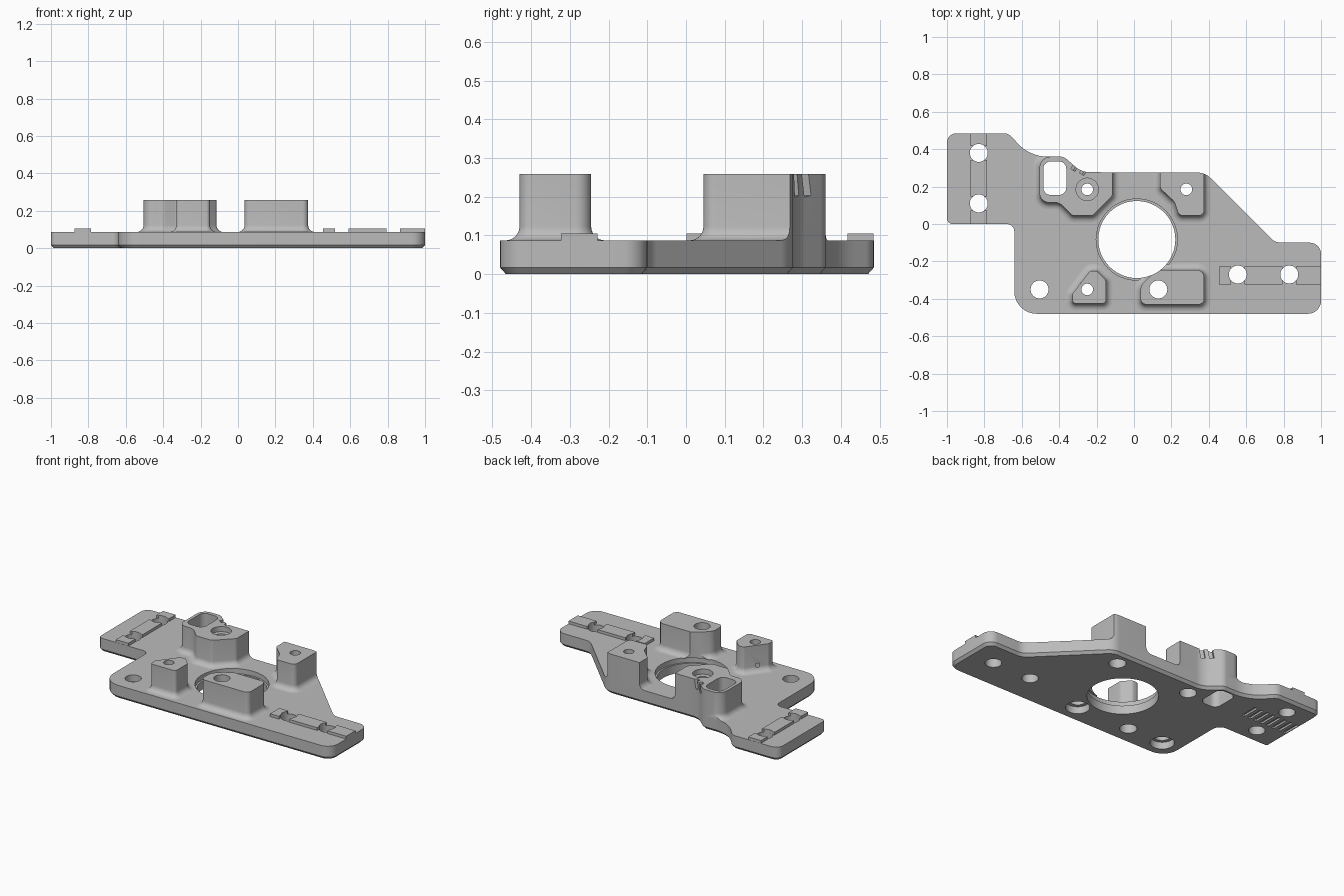
import bpy, bmesh, math
from mathutils import Vector, Matrix

cube = bpy.data.objects.get("Cube")
if cube:
    bpy.data.objects.remove(cube)

PLATE_TOP, POST_TOP, FILLET = 0.087, 0.258, 0.036

grey = bpy.data.materials.new("mid_grey")
grey.use_nodes = True
grey.diffuse_color = (0.5, 0.5, 0.5, 1)
grey.node_tree.nodes["Principled BSDF"].inputs["Base Color"].default_value = grey.diffuse_color


def rounded(corners, steps=8):
    """Outline with each (x, y, radius) corner replaced by an arc."""
    out = []
    for i, (x, y, r) in enumerate(corners):
        p = Vector((x, y))
        a = (Vector(corners[i - 1][:2]) - p).normalized()
        b = (Vector(corners[(i + 1) % len(corners)][:2]) - p).normalized()
        if r == 0:
            out.append(p)
            continue
        half = a.angle(b) / 2
        centre = p + (a + b).normalized() * (r / math.sin(half))
        start = p + a * (r / math.tan(half)) - centre
        end = p + b * (r / math.tan(half)) - centre
        sweep = math.pi - 2 * half
        if start.x * end.y - start.y * end.x < 0:
            sweep = -sweep
        for k in range(steps + 1):
            out.append(centre + Matrix.Rotation(sweep * k / steps, 2) @ start)
    return out


def offset(points, d):
    """Push a counter-clockwise outline outward by d."""
    out = []
    for i, p in enumerate(points):
        e1 = (p - points[i - 1]).normalized()
        e2 = (points[(i + 1) % len(points)] - p).normalized()
        n1, n2 = Vector((e1.y, -e1.x)), Vector((e2.y, -e2.x))
        out.append(p + (n1 + n2) * (d / (1 + n1.dot(n2))))
    return out


def make(name, bm):
    mesh = bpy.data.meshes.new(name)
    bmesh.ops.recalc_face_normals(bm, faces=bm.faces)
    bm.to_mesh(mesh)
    bm.free()
    mesh.materials.append(grey)
    obj = bpy.data.objects.new(name, mesh)
    bpy.context.collection.objects.link(obj)
    return obj


def loft(name, outline, layers):
    """Solid from stacked (offset, height) copies of an outline."""
    bm = bmesh.new()
    rings = [[bm.verts.new((p.x, p.y, z)) for p in offset(outline, d)] for d, z in layers]
    n = len(outline)
    for low, high in zip(rings, rings[1:]):
        for i in range(n):
            j = (i + 1) % n
            bm.faces.new((low[i], low[j], high[j], high[i]))
    bm.faces.new(rings[0][::-1])
    bm.faces.new(rings[-1])
    return make(name, bm)


def cylinder(x, y, r, z0, z1):
    bm = bmesh.new()
    bmesh.ops.create_cone(bm, cap_ends=True, segments=48, radius1=r, radius2=r, depth=z1 - z0,
                          matrix=Matrix.Translation((x, y, (z0 + z1) / 2)))
    return make("cutter", bm)


def box(name, x0, x1, y0, y1, z0, z1, spin=None):
    bm = bmesh.new()
    place = Matrix.Translation(((x0 + x1) / 2, (y0 + y1) / 2, (z0 + z1) / 2))
    size = Matrix.Diagonal((x1 - x0, y1 - y0, z1 - z0, 1))
    bmesh.ops.create_cube(bm, size=1, matrix=place @ (spin or Matrix()) @ size)
    return make(name, bm)


def boolean(obj, other, operation):
    mod = obj.modifiers.new("cut", 'BOOLEAN')
    mod.operation, mod.solver, mod.object = operation, 'EXACT', other


# Base plate with a chamfered underside
plate_outline = rounded([
    (-1, 0.485, 0.05), (-1, 0, 0.03), (-0.64, 0, 0.04), (-0.64, -0.48, 0.12),
    (1, -0.48, 0.07), (1, -0.1, 0.06), (0.755, -0.1, 0.08), (0.38, 0.275, 0.1),
    (-0.28, 0.277, 0.12), (-0.375, 0.36, 0.05), (-0.56, 0.36, 0.22), (-0.67, 0.485, 0.06)])
plate = loft("base_plate", plate_outline, [(-0.015, 0), (0, 0.017), (0, PLATE_TOP)])
clip = loft("clip", plate_outline, [(0, 0.02), (0, 0.5)])

# Posts flaring into the plate, trimmed flush with its edge
posts = {
    "pocket_post": [(-0.505, 0.36, 0.06), (-0.505, 0.115, 0.05), (-0.4, 0.115, 0.06),
                    (-0.33, 0.045, 0.03), (-0.22, 0.045, 0.03), (-0.115, 0.15, 0.03),
                    (-0.115, 0.36, 0)],
    "rear_post": [(0.14, 0.36, 0), (0.14, 0.19, 0.03), (0.215, 0.12, 0.05),
                  (0.24, 0.045, 0.03), (0.375, 0.045, 0.03), (0.375, 0.36, 0)],
    "front_small_post": [(-0.33, -0.425, 0.02), (-0.15, -0.425, 0.02), (-0.15, -0.3, 0.03),
                         (-0.2, -0.25, 0.025), (-0.235, -0.25, 0.02), (-0.33, -0.375, 0.02)],
    "front_wide_post": [(0.035, -0.43, 0.03), (0.375, -0.43, 0.03), (0.375, -0.245, 0.04),
                        (0.12, -0.245, 0.06), (0.035, -0.33, 0.06)],
}
parts = [plate]
for name, corners in posts.items():
    layers = [(FILLET, PLATE_TOP - 0.004)]
    for k in range(7):
        t = math.pi / 2 * k / 6
        layers.append((FILLET * (1 - math.sin(t)), PLATE_TOP + FILLET * (1 - math.cos(t))))
    post = loft(name, rounded(corners), layers + [(0, POST_TOP)])
    boolean(post, clip, 'INTERSECT')
    parts.append(post)

# Raised locating strips, broken at the slots' holes
for i, (a, b) in enumerate([(0.455, 0.518), (0.592, 0.793), (0.867, 1)]):
    parts.append(box(f"right_strip_{i}", a, b, -0.323, -0.228, PLATE_TOP - 0.004, 0.105))
for i, (a, b) in enumerate([(0.001, 0.073), (0.147, 0.343), (0.417, 0.484)]):
    parts.append(box(f"left_strip_{i}", -0.875, -0.785, a, b, PLATE_TOP - 0.004, 0.105))

# Central bore with a shallow step
cutters = [cylinder(0.015, -0.083, 0.206, -0.1, 0.4),
           cylinder(0.015, -0.083, 0.217, 0.055, PLATE_TOP + 0.001)]
# Plain through holes
for x, y in [(-0.83, 0.38), (-0.83, 0.11), (0.555, -0.27), (0.83, -0.27),
             (-0.505, -0.35), (0.13, -0.35)]:
    cutters.append(cylinder(x, y, 0.048, -0.1, 0.4))
# Wide recesses underneath
for x in (-0.505, 0.13):
    cutters.append(cylinder(x, -0.35, 0.07, -0.1, 0.045))
# Screw holes through the posts, wider below
for x, y in [(-0.25, 0.185), (0.28, 0.185), (-0.25, -0.35)]:
    cutters.append(cylinder(x, y, 0.031, -0.1, 0.4))
    cutters.append(cylinder(x, y, 0.05, -0.1, 0.14))
cutters.append(cylinder(-0.25, 0.185, 0.06, 0.225, 0.4))
# Pocket window
cutters.append(loft("cutter", rounded([(-0.485, 0.335, 0.04), (-0.485, 0.155, 0.04),
                                       (-0.362, 0.155, 0.04), (-0.362, 0.335, 0.04)]),
                    [(0, -0.1), (0, 0.4)]))
# Two slanted notches in the pocket post's outer wall
tilt = Matrix.Rotation(math.radians(-32), 4, 'Z') @ Matrix.Rotation(math.radians(10), 4, 'Y')
for x, y in [(-0.315, 0.307), (-0.268, 0.285)]:
    cutters.append(box("cutter", x - 0.013, x + 0.013, y - 0.022, y + 0.022, 0.2, 0.32, tilt))
# Grip grooves under the left tab
for k in range(8):
    x = -0.97 + 0.044 * k
    cutters.append(box("cutter", x - 0.01, x + 0.01, 0.19, 0.305, -0.05, 0.012))

for part in parts:
    for cutter in cutters:
        boolean(part, cutter, 'DIFFERENCE')

# Bake the cuts, then shade smooth with sharp edges kept
bpy.context.view_layer.update()
graph = bpy.context.evaluated_depsgraph_get()
baked = [bpy.data.meshes.new_from_object(p.evaluated_get(graph)) for p in parts]
for part, mesh in zip(parts, baked):
    part.modifiers.clear()
    part.data = mesh
    mesh.shade_smooth()
    mesh.set_sharp_from_angle(angle=math.radians(30))
for helper in cutters + [clip]:
    bpy.data.objects.remove(helper)
